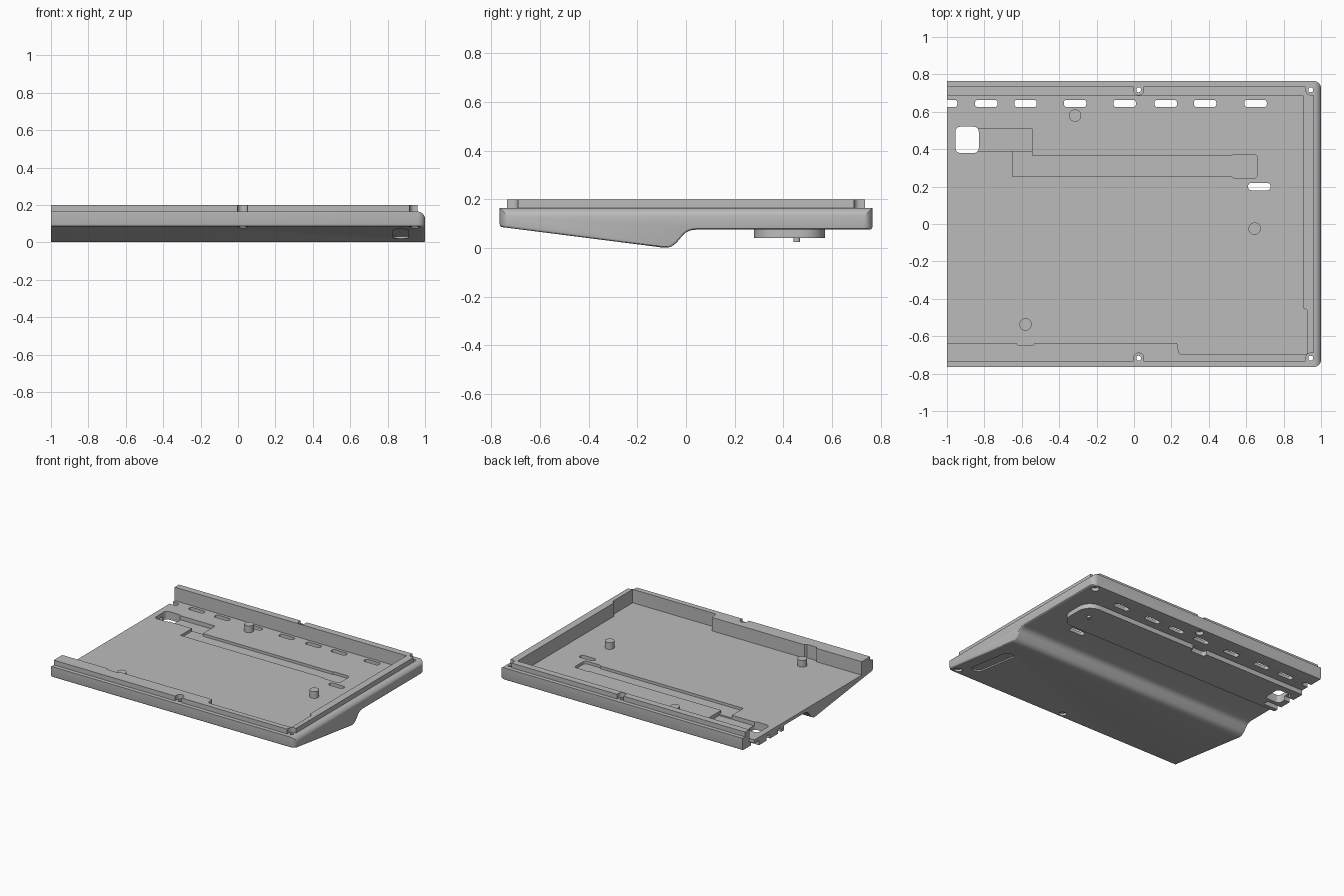
import bpy, bmesh, math
from mathutils import Vector

cube = bpy.data.objects.get("Cube")
if cube:
    bpy.data.objects.remove(cube, do_unlink=True)

grey = bpy.data.materials.new("matte grey plastic")
grey.use_nodes = True
color = (0.5, 0.5, 0.5, 1)
grey.diffuse_color = color
grey.node_tree.nodes["Principled BSDF"].inputs["Base Color"].default_value = color

FLOOR, RIM, TOP = 0.1, 0.165, 0.2


def make(name, bm):
    bmesh.ops.recalc_face_normals(bm, faces=bm.faces)
    mesh = bpy.data.meshes.new(name)
    bm.to_mesh(mesh)
    bm.free()
    mesh.materials.append(grey)
    obj = bpy.data.objects.new(name, mesh)
    bpy.context.collection.objects.link(obj)
    return obj


def extrude(points, offset):
    bm = bmesh.new()
    face = bm.faces.new([bm.verts.new(p) for p in points])
    new = bmesh.ops.extrude_face_region(bm, geom=[face])["geom"]
    bmesh.ops.translate(bm, vec=offset, verts=[v for v in new if isinstance(v, bmesh.types.BMVert)])
    return bm


def prism(name, outline, z0, z1):
    return make(name, extrude([(x, y, z0) for x, y in outline], Vector((0, 0, z1 - z0))))


def rounded(x0, x1, y0, y1, r, steps=6):
    corners = ((x1 - r, y1 - r), (x0 + r, y1 - r), (x0 + r, y0 + r), (x1 - r, y0 + r))
    pts = []
    for i, (cx, cy) in enumerate(corners):
        for k in range(steps + 1):
            a = math.pi / 2 * (i + k / steps)
            pts.append((cx + r * math.cos(a), cy + r * math.sin(a)))
    return pts


def circle(x, y, r, n=32):
    return [(x + r * math.cos(math.tau * i / n), y + r * math.sin(math.tau * i / n)) for i in range(n)]


def box(x0, x1, y0, y1):
    return [(x0, y0), (x1, y0), (x1, y1), (x0, y1)]


def combine(body, other, operation):
    mod = body.modifiers.new("combine", 'BOOLEAN')
    mod.operation, mod.solver, mod.object = operation, 'EXACT', other
    graph = bpy.context.evaluated_depsgraph_get()
    mesh = bpy.data.meshes.new_from_object(body.evaluated_get(graph))
    body.modifiers.clear()
    body.data = mesh
    bpy.data.objects.remove(other, do_unlink=True)


def cut(outline, z0, z1):
    combine(case, prism("cutter", outline, z0, z1), 'DIFFERENCE')


# Case body: side profile with sloped underside, swept along x
profile = [(-0.765, RIM), (-0.765, 0.087), (-0.12, 0.005), (-0.095, 0.001), (-0.075, 0.001),
           (-0.058, 0.007), (-0.04, 0.02), (-0.015, 0.05), (0.0, 0.064), (0.017, 0.072),
           (0.04, 0.075), (0.765, 0.075), (0.765, RIM)]
bm = extrude([(-1, y, z) for y, z in profile], Vector((2, 0, 0)))
bmesh.ops.recalc_face_normals(bm, faces=bm.faces)
uprights = [e for e in bm.edges
            if all(v.co.x > 0.99 and abs(v.co.y) > 0.76 for v in e.verts)]
bmesh.ops.bevel(bm, geom=uprights, offset=0.04, segments=6, profile=0.5, affect='EDGES')
bm.normal_update()
lower = [e for e in bm.edges if e.calc_face_angle(0) > 0.9
         and all(v.co.z < RIM - 0.01 for v in e.verts)
         and any(v.co.x > -0.99 for v in e.verts)]
bmesh.ops.bevel(bm, geom=lower, offset=0.01, segments=3, profile=0.5, affect='EDGES')
case = make("bottom_case", bm)

# Raised lip and the cable housing underneath
lip = [(max(x, -1), y) for x, y in rounded(-1.2, 0.96, -0.735, 0.735, 0.02)]
lip = [p for p in lip if p[0] > -0.99]
lip = [(-1, 0.735), (-1, -0.735)] + lip[lip.index(min(lip, key=lambda p: p[1])):] + \
    lip[:lip.index(min(lip, key=lambda p: p[1]))]
combine(case, prism("lip", lip, RIM - 0.02, TOP), 'UNION')
housing = rounded(-1.2, 0.88, 0.28, 0.57, 0.1)
housing = [(-1, 0.57), (-1, 0.28)] + [p for p in housing[21:] if p[0] > -1] + \
    [p for p in housing[:21] if p[0] > -1]
combine(case, prism("housing", housing, 0.04, 0.09), 'UNION')

# Interior, open at one end, with stepped walls
cut([(-1.1, -0.635), (-0.63, -0.635), (-0.62, -0.65), (-0.54, -0.65), (-0.53, -0.635),
     (0.23, -0.635), (0.24, -0.69), (0.25, -0.695), (0.925, -0.695), (0.925, -0.46),
     (0.905, -0.45), (0.905, 0.685), (-1.1, 0.685)], FLOOR, 0.3)

# Cable channels in the floor
cut(box(-0.65, 0.55, 0.255, 0.365), 0.08, 0.12)
cut(rounded(0.52, 0.66, 0.245, 0.372, 0.02), 0.08, 0.12)
cut(box(-0.9, -0.545, 0.39, 0.51), 0.07, 0.12)
cut(box(-0.65, -0.545, 0.35, 0.40), 0.08, 0.12)
cut(rounded(-0.955, -0.83, 0.38, 0.52, 0.025), -0.1, 0.12)
for y in (0.33, 0.46):
    cut(box(-1.1, -0.88, y - 0.02, y + 0.02), 0, 0.072)
cut(rounded(-0.16, -0.04, 0.54, 0.62, 0.02), 0, 0.0745)

# Vent slots through the floor
for x in (-1.005, -0.79, -0.58, -0.315, -0.05, 0.17, 0.38, 0.65):
    cut(rounded(x - 0.06, x + 0.06, 0.625, 0.664, 0.015), -0.1, 0.12)
cut(rounded(0.61, 0.73, 0.18, 0.22, 0.018), -0.1, 0.12)

# Screw holes, lip reliefs and counterbores
for x in (0.025, 0.945):
    for side in (-1, 1):
        y = 0.717 * side
        cut(circle(x, y, 0.027), RIM, 0.3)
        cut(box(x - 0.027, x + 0.027, min(y, y + 0.1 * side), max(y, y + 0.1 * side)), RIM, 0.3)
        if x > 0.5:
            cut(box(x, x + 0.1, y - 0.027, y + 0.027), RIM, 0.3)
        cut(circle(x, y, 0.013, 20), -0.1, 0.3)
        cut(circle(x, y, 0.027), -0.1, 0.1)

# Foot recess in the sloped underside
recess = prism("cutter", rounded(-0.04, 0.04, -0.2, 0.2, 0.035), -0.01, 0.01)
recess.location = (0.87, -0.44, 0.0457)
recess.rotation_euler.x = -math.atan2(0.082, 0.645)
bpy.context.view_layer.update()
combine(case, recess, 'DIFFERENCE')
case.name = "bottom_case"

# Support posts and the small peg below
parts = [case]
for i, (x, y) in enumerate(((-0.315, 0.58), (0.645, -0.025), (-0.58, -0.537))):
    parts.append(prism(f"support_post_{i + 1}", circle(x, y, 0.033), FLOOR - 0.01, 0.15))
parts.append(prism("locating_peg", circle(0.776, 0.455, 0.014, 20), 0.025, 0.05))

bpy.ops.object.select_all(action='DESELECT')
for part in parts:
    part.select_set(True)
bpy.context.view_layer.objects.active = case
bpy.ops.object.shade_smooth_by_angle(angle=math.radians(30))
